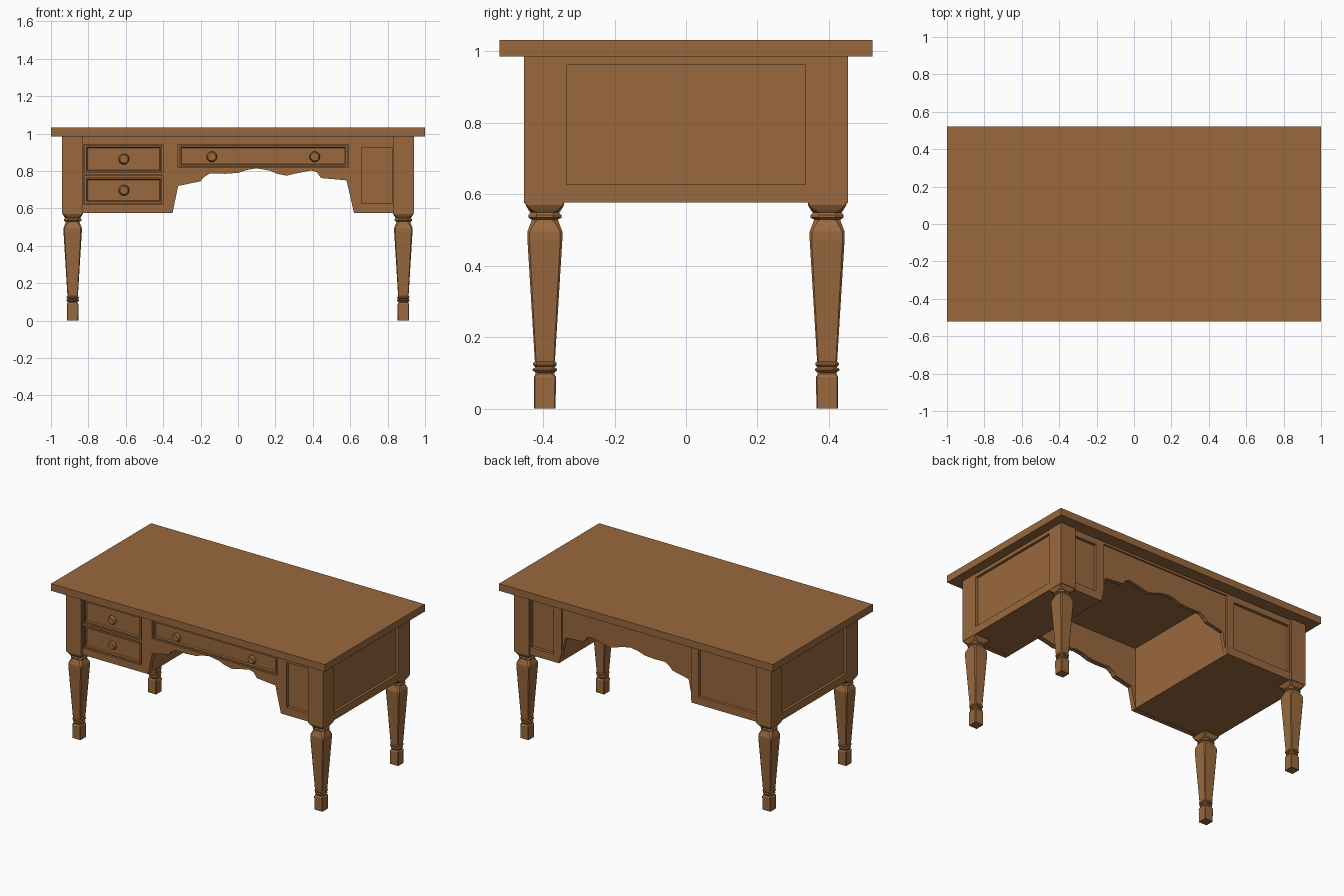
import bpy, bmesh, math
from mathutils import Matrix, Vector

if "Cube" in bpy.data.objects:
    bpy.data.objects.remove(bpy.data.objects["Cube"])

wood = bpy.data.materials.new("warm brown wood")
wood.diffuse_color = (0.32, 0.14, 0.048, 1)
wood.use_nodes = True
wood.node_tree.nodes["Principled BSDF"].inputs["Base Color"].default_value = wood.diffuse_color


def finish(name, bm):
    bmesh.ops.recalc_face_normals(bm, faces=bm.faces[:])
    me = bpy.data.meshes.new(name)
    bm.to_mesh(me)
    bm.free()
    me.materials.append(wood)
    ob = bpy.data.objects.new(name, me)
    bpy.context.collection.objects.link(ob)
    return ob


def box_bm(x0, x1, y0, y1, z0, z1):
    bm = bmesh.new()
    m = Matrix.Translation(((x0 + x1) / 2, (y0 + y1) / 2, (z0 + z1) / 2))
    bmesh.ops.create_cube(bm, size=1, matrix=m @ Matrix.Diagonal((x1 - x0, y1 - y0, z1 - z0, 1)))
    return bm


def box(name, *dims):
    return finish(name, box_bm(*dims))


def cut(ob, *dims):
    """Carve a rectangular recess out of a part."""
    tool = box("cutter", *dims)
    mod = ob.modifiers.new("recess", 'BOOLEAN')
    mod.operation, mod.solver, mod.object = 'DIFFERENCE', 'EXACT', tool
    bpy.context.view_layer.objects.active = ob
    bpy.ops.object.modifier_apply(modifier=mod.name)
    bpy.data.objects.remove(tool)


def plate(name, outline, y0, y1):
    """Extrude an x-z outline along y."""
    bm = bmesh.new()
    f = bm.faces.new([bm.verts.new((x, y0, z)) for x, z in outline])
    ext = bmesh.ops.extrude_face_region(bm, geom=[f])
    for v in ext["geom"]:
        if isinstance(v, bmesh.types.BMVert):
            v.co.y = y1
    return finish(name, bm)


def loft(name, rings, cx, cy):
    """Stack (half width, z, corner) sections; corner is the chamfer fraction."""
    bm = bmesh.new()
    loops = []
    for h, z, c in rings:
        a = h * (1 - c)
        pts = [(h, -a), (h, a), (a, h), (-a, h), (-h, a), (-h, -a), (-a, -h), (a, -h)]
        loops.append([bm.verts.new((cx + x, cy + y, z)) for x, y in pts])
    for lo, hi in zip(loops, loops[1:]):
        for i in range(8):
            j = (i + 1) % 8
            bm.faces.new((lo[i], lo[j], hi[j], hi[i]))
    bm.faces.new(loops[0][::-1])
    bm.faces.new(loops[-1])
    return finish(name, bm)


# Table top
box("table_top", -1, 1, -0.522, 0.522, 0.985, 1.032)

# Corner posts and turned square legs
leg = [(.030, 0, .1), (.031, .088, .1), (.026, .097, .2), (.027, .101, .4), (.034, .107, .5),
       (.034, .111, .5), (.027, .116, .4), (.033, .122, .3), (.033, .127, .3), (.028, .132, .12),
       (.049, .475, .12), (.049, .495, .14), (.038, .524, .3), (.037, .529, .5), (.046, .534, .5),
       (.046, .542, .5), (.040, .548, .4), (.046, .556, .2), (.054, .570, .05), (.054, .58, .05)]
for sx, sn in ((-1, "left"), (1, "right")):
    for sy, fn in ((-1, "front"), (1, "back")):
        loft(f"{fn}_{sn}_leg", leg, sx * .884, sy * .395)
        xs, ys = sorted((sx * .83, sx * .94)), sorted((sy * .34, sy * .453))
        box(f"{fn}_{sn}_post", *xs, *ys, .575, .99)

# Pedestals with a recessed panel on each outer side
for name, x0, x1, s in (("left_pedestal", -.937, -.35, -1), ("right_pedestal", .62, .937, 1)):
    ob = box(name, x0, x1, -.41, .41, .577, .99)
    px = sorted((s * .92, s * 1.0))
    cut(ob, *px, -.335, .335, .627, .962)

# Front and back boards with the scalloped kneehole edge
wave = [(-.35, .576), (-.32, .72), (-.20, .745), (-.185, .765), (-.15, .787), (-.07, .785), (0, .79),
        (.05, .806), (.10, .814), (.17, .802), (.21, .785), (.26, .775), (.31, .787), (.39, .803),
        (.42, .795), (.445, .762), (.58, .75), (.62, .576)]
outline = [(-.85, .99), (-.85, .576)] + wave + [(.85, .576), (.85, .99)]
front = plate("front_board", outline, -.438, -.405)
back = plate("back_board", outline, .405, .44)

# Drawers: recess in the board, then a framed front with a sunken field
drawers = [("upper_drawer", -.825, -.40, .785, .942, [-.61]),
           ("lower_drawer", -.825, -.40, .622, .772, [-.61]),
           ("centre_drawer", -.32, .59, .818, .942, [-.14, .41])]
for name, x0, x1, z0, z1, knobs in drawers:
    cut(front, x0, x1, -.5, -.415, z0, z1)
    bm = box_bm(x0 + .005, x1 - .005, -.433, -.412, z0 + .005, z1 - .005)
    bm.normal_update()
    face = min(bm.faces, key=lambda f: f.normal.y)
    bmesh.ops.inset_region(bm, faces=[face], thickness=.014)
    bmesh.ops.inset_region(bm, faces=[face], thickness=.006, depth=-.009)
    finish(name, bm)
    for i, kx in enumerate(knobs):
        bm = bmesh.new()
        kz = (z0 + z1) / 2 - (.004 if len(knobs) > 1 else 0)
        for r1, r2, ya, yb in ((.017, .017, -.415, -.440), (.029, .022, -.438, -.454)):
            m = Matrix.Translation((kx, (ya + yb) / 2, kz)) @ Matrix.Rotation(math.pi / 2, 4, 'X')
            bmesh.ops.create_cone(bm, cap_ends=True, segments=12, radius1=r1, radius2=r2,
                                  depth=abs(yb - ya), matrix=m)
        finish(f"{name}_knob_{i + 1}", bm)

# Recessed panels on the right of the front and on the back
cut(front, .66, .825, -.5, -.418, .627, .925)
cut(back, .66, .825, .42, .5, .627, .945)
cut(back, -.825, -.40, .42, .5, .627, .945)
# Kneehole part of the back board sits slightly behind the pedestals
cut(back, -.345, .60, .430, .5, .5, .97)
